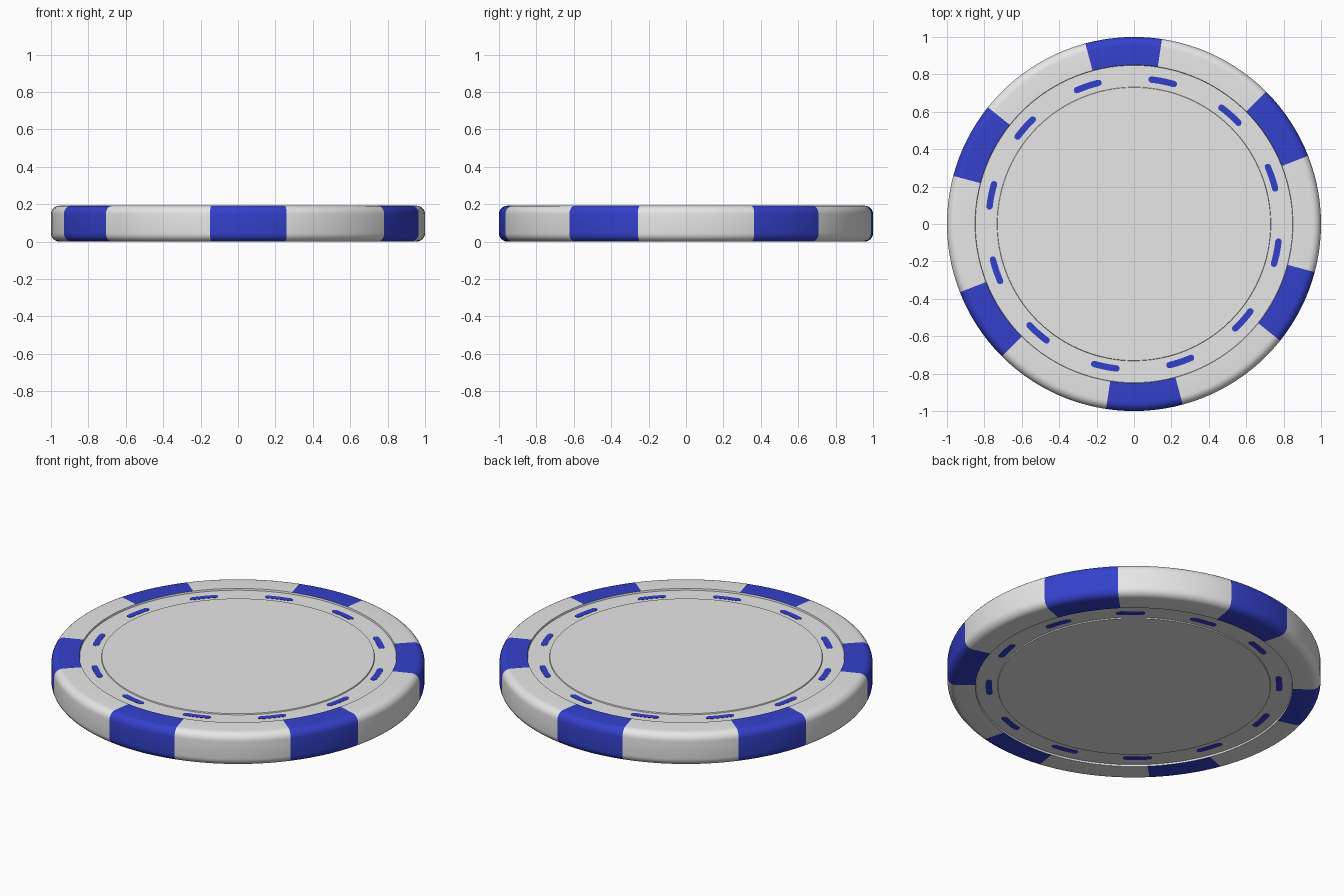
import bpy, bmesh, math

if "Cube" in bpy.data.objects:
    bpy.data.objects.remove(bpy.data.objects["Cube"])

H = 0.192           # chip thickness
MID = H / 2
RING_Z = H - 0.010  # recessed ring level
DISC_Z = H - 0.004  # centre disc level


def material(name, rgb):
    m = bpy.data.materials.new(name)
    m.diffuse_color = (*rgb, 1)
    m.use_nodes = True
    m.node_tree.nodes["Principled BSDF"].inputs["Base Color"].default_value = m.diffuse_color
    return m


WHITE = material("chip white", (0.8, 0.8, 0.8))
BLUE = material("chip blue", (0.034, 0.052, 0.60))


def finish(bm, name, mats):
    bmesh.ops.recalc_face_normals(bm, faces=bm.faces)
    me = bpy.data.meshes.new(name)
    bm.to_mesh(me)
    bm.free()
    ob = bpy.data.objects.new(name, me)
    bpy.context.collection.objects.link(ob)
    for m in mats:
        me.materials.append(m)
    bpy.ops.object.select_all(action='DESELECT')
    ob.select_set(True)
    bpy.context.view_layer.objects.active = ob
    bpy.ops.object.shade_smooth_by_angle(angle=math.radians(30))
    return ob


# angles: six sectors, each with 8 stripe steps and 12 plain steps
START, STRIPE = 81.4, 23.7
angles = []
for k in range(6):
    a = START + 60 * k
    angles += [a + STRIPE * i / 8 for i in range(8)]
    angles += [a + STRIPE + (60 - STRIPE) * i / 12 for i in range(12)]
angles = [math.radians(a) for a in angles]
N = len(angles)

# chip body: turned profile, upper half mirrored to the lower half
F = 0.045
top = [(0.73, DISC_Z), (0.732, RING_Z), (0.848, RING_Z), (0.85, H)]
top += [(1 - F + F * math.sin(t), H - F + F * math.cos(t))
        for t in (math.radians(15 * i) for i in range(7))]
profile = top + [(r, H - z) for r, z in reversed(top)]

bm = bmesh.new()
rings = [[bm.verts.new((r * math.cos(a), r * math.sin(a), z)) for a in angles]
         for r, z in profile]
for p in range(len(rings) - 1):
    on_rim = min(profile[p][0], profile[p + 1][0]) >= 0.85
    for i in range(N):
        j = (i + 1) % N
        f = bm.faces.new((rings[p][i], rings[p][j], rings[p + 1][j], rings[p + 1][i]))
        f.material_index = 1 if on_rim and i % 20 < 8 else 0
# centre discs
bm.faces.new(rings[0])
bm.faces.new(rings[-1])
finish(bm, "chip_body", [WHITE, BLUE])


# curved dashes with round ends, thin plates on both recessed rings
def dash_outline(centre, r=0.778, half_w=0.017, half_a=math.radians(4.5)):
    pts = []
    for i in range(7):      # outer arc
        a = centre - half_a + 2 * half_a * i / 6
        pts.append(((r + half_w) * math.cos(a), (r + half_w) * math.sin(a)))
    for end in (1, -1):
        a = centre + end * half_a
        cx, cy = r * math.cos(a), r * math.sin(a)
        base = a if end == 1 else a + math.pi
        for i in range(1, 6):   # round cap
            t = base + math.pi * i / 6
            pts.append((cx + half_w * math.cos(t), cy + half_w * math.sin(t)))
        if end == 1:
            for i in range(7):  # inner arc
                b = centre + half_a - 2 * half_a * i / 6
                pts.append(((r - half_w) * math.cos(b), (r - half_w) * math.sin(b)))
    return pts


for name, z0, z1 in (("top_dashes", RING_Z - 0.001, RING_Z + 0.0015),
                     ("bottom_dashes", H - RING_Z + 0.001, H - RING_Z - 0.0015)):
    bm = bmesh.new()
    for k in range(12):
        pts = dash_outline(math.radians(18.6 + 30 * k))
        lo = [bm.verts.new((x, y, z0)) for x, y in pts]
        hi = [bm.verts.new((x, y, z1)) for x, y in pts]
        bm.faces.new(lo)
        bm.faces.new(hi)
        for i in range(len(pts)):
            j = (i + 1) % len(pts)
            bm.faces.new((lo[i], lo[j], hi[j], hi[i]))
    finish(bm, name, [BLUE])
